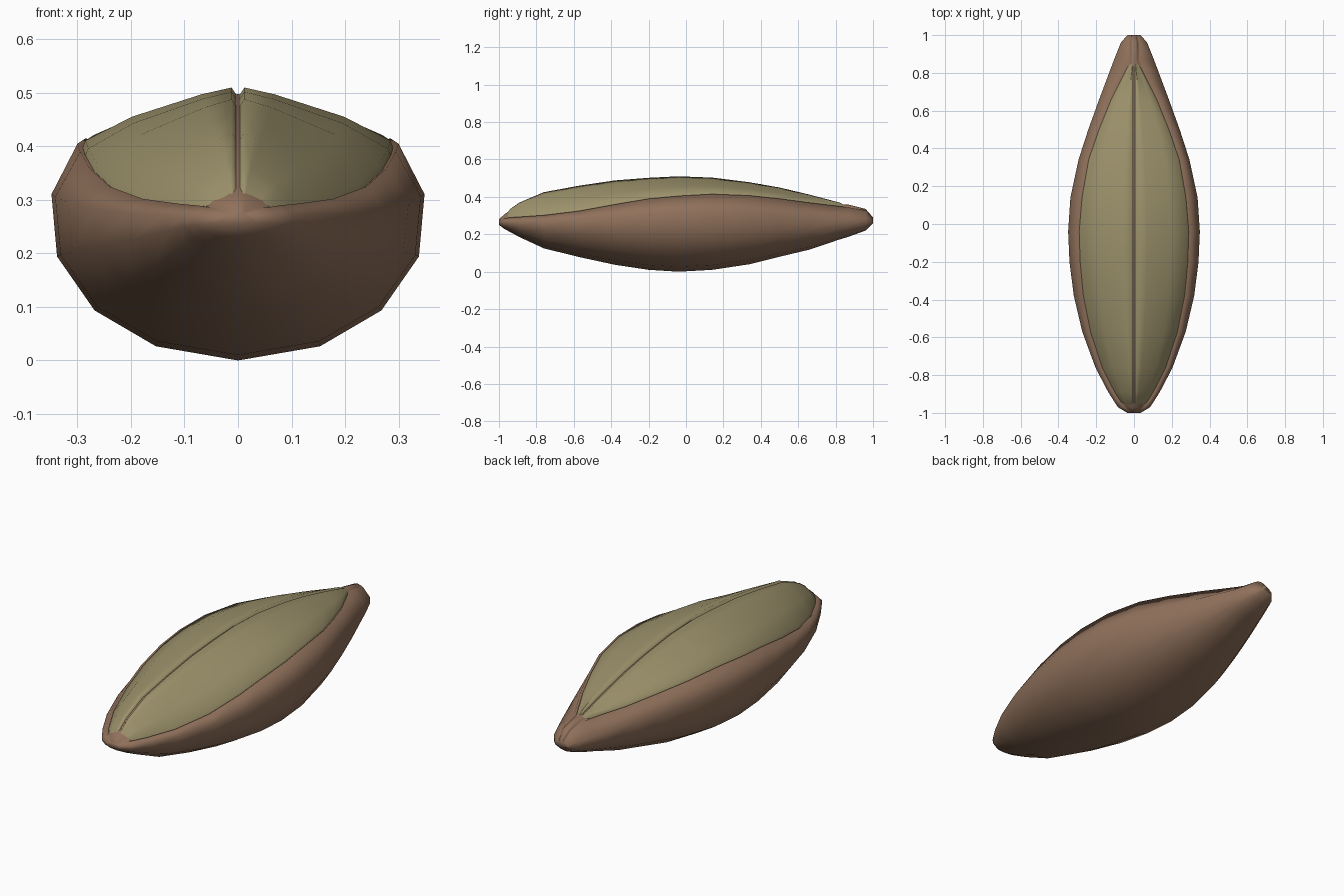
import bpy, bmesh, math

if "Cube" in bpy.data.objects:
    bpy.data.objects.remove(bpy.data.objects["Cube"])

# Stations along the length: y, half width, bottom z, crest z, seam x, seam z
STATIONS = [
    (-1.00, .035, .250, .280, .020, .275),
    (-0.97, .085, .228, .308, .055, .286),
    (-0.94, .105, .212, .335, .080, .290),
    (-0.89, .137, .185, .370, .112, .293),
    (-0.76, .205, .125, .425, .178, .302),
    (-0.57, .275, .078, .460, .240, .325),
    (-0.38, .320, .037, .488, .278, .360),
    (-0.20, .343, .010, .502, .295, .390),
    (-0.04, .350, .000, .510, .300, .405),
    (0.14, .338, .010, .503, .285, .415),
    (0.34, .295, .040, .478, .250, .407),
    (0.50, .243, .080, .450, .195, .390),
    (0.66, .185, .118, .412, .130, .369),
    (0.82, .125, .172, .370, .050, .350),
    (0.87, .106, .187, .358, .030, .344),
    (0.96, .070, .220, .336, .028, .328),
    (1.00, .035, .260, .290, .018, .285),
]
GROOVE = 0.012
FIRST, LAST = 1, 14          # stations where the panels emerge and sink
WAIST = 0.262                # height of the widest line


def material(name, rgb):
    m = bpy.data.materials.new(name)
    m.diffuse_color = (*rgb, 1)
    m.use_nodes = True
    m.node_tree.nodes["Principled BSDF"].inputs["Base Color"].default_value = m.diffuse_color
    return m


def loft(name, rings, mat, closed):
    bm = bmesh.new()
    rows = [[bm.verts.new(p) for p in r] for r in rings]
    n = len(rows[0])
    for a, b in zip(rows, rows[1:]):
        for i in range(n if closed else n - 1):
            j = (i + 1) % n
            bm.faces.new((a[i], a[j], b[j], b[i]))
    if closed:
        bm.faces.new(rows[0])
        bm.faces.new(rows[-1])
    bmesh.ops.recalc_face_normals(bm, faces=bm.faces)
    # open strips must face upward
    if not closed and sum(f.normal.z * f.calc_area() for f in bm.faces) < 0:
        bmesh.ops.reverse_faces(bm, faces=bm.faces)
    for f in bm.faces:
        f.smooth = True
    me = bpy.data.meshes.new(name)
    bm.to_mesh(me)
    bm.free()
    me.materials.append(mat)
    ob = bpy.data.objects.new(name, me)
    bpy.context.collection.objects.link(ob)
    return ob


def roof(sx, sz, zt):
    """Two points on the arch between seam and crest."""
    h = zt - sz
    return [(.67 * sx, sz + .48 * h), (.23 * sx, sz + .88 * h)]


def body_ring(i):
    y, w, zb, zt, sx, sz = STATIONS[i]
    g = GROOVE if FIRST < i < LAST else 0
    half = [(w * math.sin(math.radians(a)), WAIST - (WAIST - zb) * math.cos(math.radians(a)))
            for a in (0, 26, 50, 75)]
    half += [(w * .996, WAIST + .34 * (sz - WAIST)), (sx, sz), (sx - .01, sz - g * .6)]
    half += [(x, z - g) for x, z in roof(sx, sz, zt)] + [(0, zt - g)]
    return [(x, y, z) for x, z in half] + [(-x, y, z) for x, z in half[-2:0:-1]]


def panel_row(i, side):
    y, w, zb, zt, sx, sz = STATIONS[i]
    d = GROOVE if i in (FIRST, LAST) else 0
    pts = [(sx - .008, sz - GROOVE), (sx - .015, sz + .006)]
    pts += roof(sx - .004, sz, zt)
    pts += [(min(.012, sx * .2), zt), (min(.004, sx * .1), zt - GROOVE)]
    return [(side * x, y, z - d) for x, z in pts]


brown = material("husk_brown", (.28, .165, .105))
olive = material("panel_olive", (.34, .29, .15))

# Pointed husk with a shallow recess on top
loft("husk_body", [body_ring(i) for i in range(len(STATIONS))], brown, True)

# Two raised top panels, split by the centre groove
for label, side in (("left", -1), ("right", 1)):
    loft(label + "_top_panel", [panel_row(i, side) for i in range(FIRST, LAST + 1)], olive, False)
